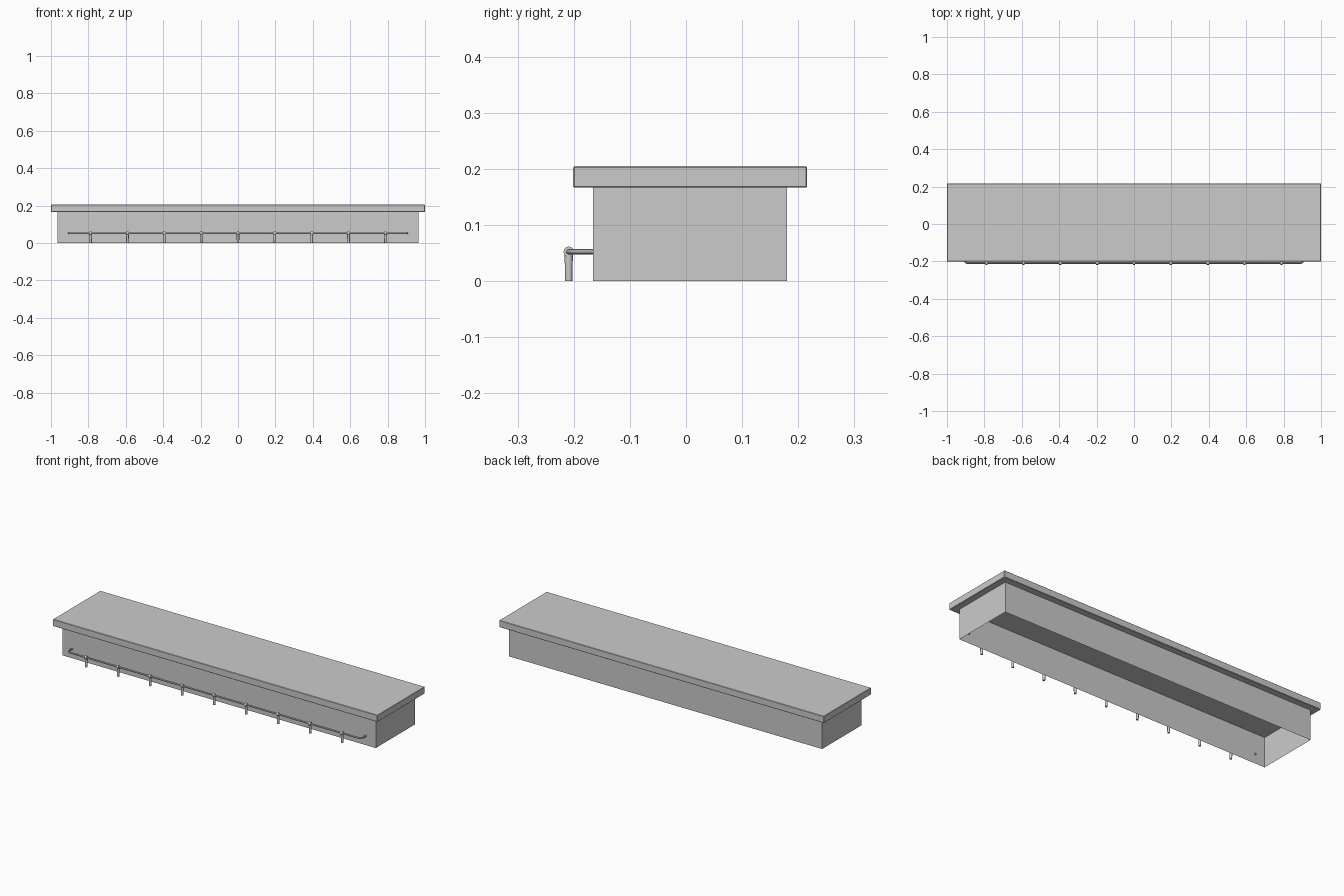
import bpy, bmesh, math
from mathutils import Matrix, Vector

if "Cube" in bpy.data.objects:
    bpy.data.objects.remove(bpy.data.objects["Cube"])


def add_object(name, bm):
    bmesh.ops.recalc_face_normals(bm, faces=bm.faces)
    me = bpy.data.meshes.new(name)
    bm.to_mesh(me)
    bm.free()
    ob = bpy.data.objects.new(name, me)
    bpy.context.collection.objects.link(ob)
    return ob


def box_bm(lo, hi):
    lo, hi = Vector(lo), Vector(hi)
    bm = bmesh.new()
    m = Matrix.Translation((lo + hi) / 2) @ Matrix.Diagonal((*(hi - lo), 1))
    bmesh.ops.create_cube(bm, size=1, matrix=m)
    return bm


def smooth(ob):
    bpy.ops.object.select_all(action='DESELECT')
    ob.select_set(True)
    bpy.context.view_layer.objects.active = ob
    bpy.ops.object.shade_smooth_by_angle(angle=math.radians(40))


# Shelf top with a tiny edge bevel
bm = box_bm((-1, -0.201, 0.167), (1, 0.216, 0.205))
bmesh.ops.bevel(bm, geom=bm.edges[:], offset=0.002, segments=1, affect='EDGES')
add_object("shelf_top", bm)

# Thin-walled body, open underneath
bm = box_bm((-0.965, -0.166, 0), (0.965, 0.18, 0.168))
caps = [f for f in bm.faces if abs(f.normal.z) > 0.5]
bmesh.ops.delete(bm, geom=caps, context='FACES_ONLY')
add_object("shelf_body", bm)

# Hanging rail: straight bar with rounded ends returning into the front wall
RY, RZ, R, BEND = -0.209, 0.0525, 0.0048, 0.018
half = [(0.905, -0.160)]
for i in range(6):
    a = math.radians(90 * i / 5)
    half.append((0.905 - BEND + BEND * math.cos(a), RY + BEND - BEND * math.sin(a)))
path = half + [(-x, y) for x, y in reversed(half)]
cu = bpy.data.curves.new("rail_path", 'CURVE')
cu.dimensions = '3D'
cu.bevel_depth = R
cu.bevel_resolution = 2
cu.use_fill_caps = True
sp = cu.splines.new('POLY')
sp.points.add(len(path) - 1)
for p, (x, y) in zip(sp.points, path):
    p.co = (x, y, RZ, 1)
rail = bpy.data.objects.new("hanging_rail", cu)
bpy.context.collection.objects.link(rail)
bpy.ops.object.select_all(action='DESELECT')
rail.select_set(True)
bpy.context.view_layer.objects.active = rail
bpy.ops.object.convert(target='MESH')
smooth(bpy.context.view_layer.objects.active)

# Hooks: a collar wrapped over the rail with a peg hanging down
for i in range(-4, 5):
    bm = bmesh.new()
    x = i * 0.197
    bmesh.ops.create_cone(bm, cap_ends=True, segments=16, radius1=0.0092, radius2=0.0092, depth=0.012,
                          matrix=Matrix.Translation((x, RY, RZ)) @ Matrix.Rotation(math.pi / 2, 4, 'Y'))
    bmesh.ops.create_cone(bm, cap_ends=True, segments=12, radius1=0.0063, radius2=0.0075, depth=0.05,
                          matrix=Matrix.Translation((x, RY, 0.025)))
    smooth(add_object(f"hook_{i + 5}", bm))
